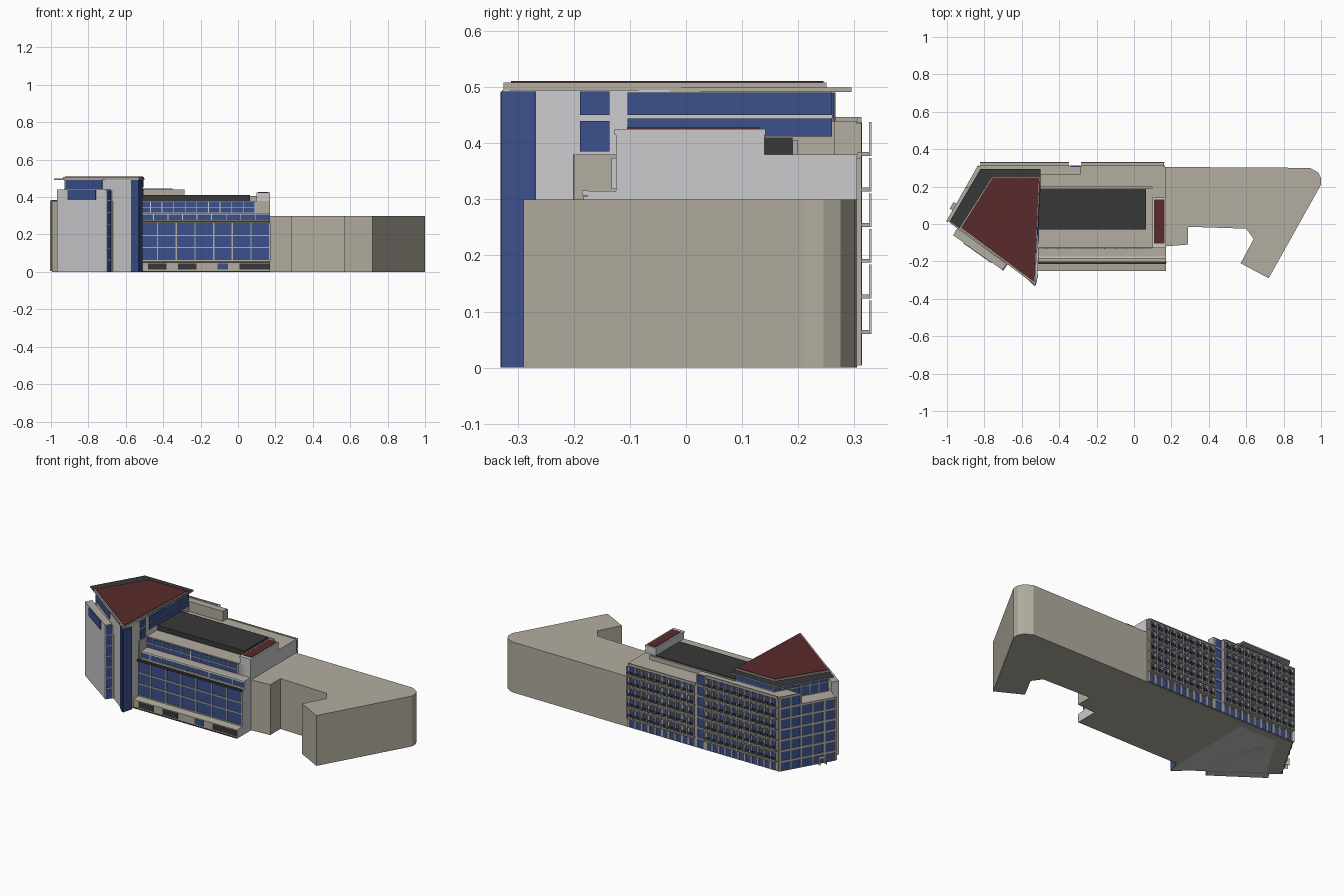
import bpy
import bmesh
from mathutils import Vector

default_cube = bpy.data.objects.get("Cube")
if default_cube:
    bpy.data.objects.remove(default_cube, do_unlink=True)


def make_material(name, red, green, blue):
    material = bpy.data.materials.new(name)
    material.use_nodes = True
    colour = (red, green, blue, 1)
    material.diffuse_color = colour
    shader = next(n for n in material.node_tree.nodes if n.type == "BSDF_PRINCIPLED")
    shader.inputs["Base Color"].default_value = colour
    shader.inputs["Roughness"].default_value = 0.8
    return material


cream = make_material("cream stone", 0.45, 0.42, 0.35)
grey = make_material("light grey panel", 0.6, 0.6, 0.62)
glass = make_material("blue glass", 0.045, 0.08, 0.26)
dark = make_material("dark roofing", 0.04, 0.04, 0.04)
maroon = make_material("maroon roofing", 0.1, 0.023, 0.025)


def finish(name, bm, *materials):
    mesh = bpy.data.meshes.new(name)
    bmesh.ops.recalc_face_normals(bm, faces=bm.faces)
    bm.to_mesh(mesh)
    bm.free()
    for material in materials:
        mesh.materials.append(material)
    part = bpy.data.objects.new(name, mesh)
    bpy.context.collection.objects.link(part)
    return part


def add_prism(bm, points, offset):
    """Extrude a flat outline along an offset vector."""
    face = bm.faces.new([bm.verts.new(p) for p in points])
    moved = bmesh.ops.extrude_face_region(bm, geom=[face])["geom"]
    verts = [g for g in moved if isinstance(g, bmesh.types.BMVert)]
    bmesh.ops.translate(bm, verts=verts, vec=offset)


def block(name, plan, bottom, top, material, top_material=None):
    """Raise a plan outline into a block, with an optional roof colour."""
    bm = bmesh.new()
    add_prism(bm, [(x, y, bottom) for x, y in plan], (0, 0, top - bottom))
    part = finish(name, bm, material, top_material or material)
    for face in part.data.polygons:
        face.material_index = int(face.normal.z > 0.5)
    return part


def rect(left, right, front, back):
    return [(left, front), (right, front), (right, back), (left, back)]


def plates(name, start, end, pieces, material, depth=0.004, base=0.0):
    """Boxes on a wall; each piece is (from, to, bottom, top), fractions along it."""
    start, end = Vector(start), Vector(end)
    along = end - start
    out = Vector((along.y, -along.x)).normalized()
    bm = bmesh.new()
    for low, high, bottom, top in pieces:
        a = start + along * low + out * base
        b = start + along * high + out * base
        outline = [(*a, bottom), (*b, bottom), (*b, top), (*a, top)]
        add_prism(bm, outline, (*(out * depth), 0))
    return finish(name, bm, material)


def lattice(columns, levels, bottom, top, length, width=0.007):
    """Mullion pieces: evenly spaced uprights plus a bar at each level."""
    half = width / length / 2
    pieces = [(i / columns - half, i / columns + half, bottom, top)
              for i in range(columns + 1)]
    return pieces + [(0, 1, z - width / 2, z + width / 2) for z in levels]


def glazed(name, start, end, bottom, top, columns, levels, frame=cream, width=0.007):
    length = (Vector(end) - Vector(start)).length
    plates(name + "_glass", start, end, [(0, 1, bottom, top)], glass)
    plates(name + "_mullions", start, end,
           lattice(columns, levels, bottom, top, length, width), frame, 0.008)


# Low wing with hooked end
block("wing", [(0.16, -0.12), (0.29, -0.11), (0.29, -0.015), (0.6, -0.025),
               (0.64, -0.08), (0.57, -0.21), (0.72, -0.29), (1, 0.21), (1, 0.245),
               (0.985, 0.275), (0.94, 0.3), (0.16, 0.305)], 0, 0.3, cream)

# Stepped main block
LEFT, RIGHT = -0.53, 0.17
profile = [(-0.25, 0), (-0.25, 0.05), (-0.2, 0.055), (-0.2, 0.27), (-0.175, 0.27),
           (-0.175, 0.315), (-0.125, 0.315), (-0.125, 0.38), (0.305, 0.38), (0.305, 0)]
bm = bmesh.new()
add_prism(bm, [(LEFT, y, z) for y, z in profile], (RIGHT - LEFT, 0, 0))
main = finish("main_block", bm, cream, grey)
for face in main.data.polygons:
    face.material_index = int(face.normal.x > 0.5)

# Front glazing of main block
glazed("front_hall", (LEFT, -0.2), (RIGHT, -0.2), 0.057, 0.262, 7, [0.06, 0.13, 0.195])
glazed("front_middle", (LEFT, -0.175), (RIGHT, -0.175), 0.277, 0.306, 9, [0.275], grey, 0.004)
glazed("front_upper", (LEFT, -0.125), (0.09, -0.125), 0.318, 0.374, 10, [0.345], grey, 0.004)
plates("front_cornice", (LEFT, -0.2), (RIGHT, -0.2), [(0, 1, 0.264, 0.276)], dark, 0.014)
plates("front_ledge", (LEFT, -0.175), (RIGHT, -0.175), [(0, 1, 0.307, 0.316)], grey, 0.01)
plates("ground_openings", (LEFT, -0.25), (RIGHT, -0.25),
       [(0.07, 0.21, 0.012, 0.045), (0.3, 0.44, 0.012, 0.045),
        (0.77, 1, 0.012, 0.045), (0, 1, 0, 0.006)], dark, 0.002)
plates("ground_window", (LEFT, -0.25), (RIGHT, -0.25), [(0.6, 0.68, 0.012, 0.045)], glass, 0.002)

# Main roof
block("dark_roof", rect(-0.51, 0.065, -0.03, 0.19), 0.38, 0.41, dark)
block("roof_kerb", rect(LEFT, 0.1, 0.19, 0.2), 0.38, 0.405, cream)
block("roof_house", rect(0.1, RIGHT, -0.125, 0.14), 0.3, 0.42, grey)
block("roof_house_rim", rect(0.098, 0.172, -0.127, 0.142), 0.415, 0.425, grey)
block("roof_house_top", rect(0.107, 0.163, -0.105, 0.132), 0.42, 0.428, maroon)
block("rear_parapet", rect(LEFT, -0.285, 0.265, 0.305), 0.37, 0.44, cream)

# Tower: lower body, rear corner and tall body
rear_corner, side_corner = (-0.83, 0.305), (-0.995, 0.015)
block("tower_lower", [side_corner, (-0.95, -0.02), (-0.68, -0.215), (-0.51, -0.2),
                      (-0.51, 0.305), rear_corner], 0, 0.38, cream)
block("tower_rear_corner", [(-0.892, 0.195), (-0.51, 0.19), (-0.51, 0.305), rear_corner],
      0.37, 0.44, cream)
west, bend, nose = (-0.92, -0.02), (-0.57, -0.29), (-0.53, -0.328)
heel, east, north = (-0.515, -0.268), (-0.51, 0.26), (-0.755, 0.26)
block("tower_body", [west, bend, nose, heel, east, north], 0, 0.495, grey)
for name, a, b in (("nose_front", bend, nose), ("nose_side", nose, heel)):
    plates(name, a, b, [(0, 1, 0, 0.492)], glass)
plates("tower_east_windows", heel, east,
       [(0.15, 0.25, 0.385, 0.44), (0.15, 0.25, 0.45, 0.492),
        (0.31, 1, 0.412, 0.444), (0.31, 1, 0.45, 0.49)], glass)
plates("tower_front_windows", west, bend, [(0, 0.56, 0.443, 0.49)], glass)
plates("tower_north_windows", east, north, [(0, 1, 0.446, 0.49)], glass)
glazed("tower_west", north, west, 0.385, 0.49, 6, [0.44], cream, 0.005)

# Tower roof: dark eaves, cream rim, maroon top
block("roof_eaves", [(-0.985, 0.015), (-0.93, -0.025), (-0.53, -0.325), (-0.5, 0.19),
                     (-0.5, 0.295), (-0.82, 0.295)], 0.491, 0.499, cream, dark)
block("roof_rim", [(-0.935, -0.022), (-0.528, -0.325), (-0.503, 0.25), (-0.76, 0.25)],
      0.498, 0.508, cream)
block("roof_top", [(-0.925, -0.02), (-0.532, -0.312), (-0.508, 0.245), (-0.757, 0.245)],
      0.507, 0.511, maroon)

# Slab wall on the tower's front
slab_left, slab_right, slab_back = (-0.967, -0.06), (-0.705, -0.245), (-0.682, -0.212)
block("slab_wall", [slab_left, slab_right, slab_back, (-0.945, -0.022)], 0, 0.44, grey, cream)
plates("slab_window", slab_left, slab_right, [(0.22, 0.79, 0.385, 0.437)], glass)
glazed("slab_end", slab_right, slab_back, 0, 0.435, 1,
       [0.0635 * i for i in range(1, 7)], grey, 0.004)

# Tower's angled rear facade
FLOOR = 0.0635
split = (-0.892, 0.195)
glazed("angled_corner", rear_corner, split, 0.005, 0.437, 2,
       [0.06 + FLOOR * i for i in range(7)], cream, 0.011)
glazed("angled_side", split, side_corner, 0.005, 0.377, 3,
       [0.06 + FLOOR * i for i in range(6)], cream, 0.011)
plates("entrance_canopy", split, side_corner, [(0.5, 0.7, 0.035, 0.042),
       (0.5, 0.52, 0, 0.035), (0.68, 0.7, 0, 0.035)], cream, 0.025)

# Rear facade with stacked balconies
BACK = 0.305


def balcony_stack(name, start_x, end_x, floors, bays):
    start, end = (start_x, BACK), (end_x, BACK)
    length = start_x - end_x
    top = 0.06 + FLOOR * floors
    glazed(name, start, end, 0.004, top - 0.004, bays,
           [0.06 + FLOOR * i for i in range(floors + 1)], cream, 0.012)
    slabs, rails, posts = [], [], []
    for floor in range(floors):
        z = 0.06 + FLOOR * floor
        slabs.append((0, 1, z, z + 0.007))
        slabs.append((0, 1, z + 0.056, z + 0.06))
        rails += [(0, 1, z + h, z + h + 0.002) for h in (0.014, 0.021, 0.028)]
        for i in range(bays + 1):
            x, half = i / bays, 0.003 / length
            posts.append((x - half, x + half, z, z + 0.06))
    plates(name + "_balcony_floors", start, end, slabs[::2], cream, 0.026)
    plates(name + "_balcony_lintels", start, end, slabs[1::2], grey, 0.005, 0.021)
    plates(name + "_balcony_rails", start, end, rails, dark, 0.002, 0.024)
    plates(name + "_balcony_posts", start, end, posts, grey, 0.005, 0.021)


balcony_stack("rear_east", 0.16, -0.28, 5, 10)
balcony_stack("rear_west", -0.35, -0.82, 6, 11)
glazed("rear_stair", (-0.29, BACK), (-0.34, BACK), 0.004, 0.435, 1,
       [0.06 + FLOOR * i for i in range(6)], cream, 0.008)
